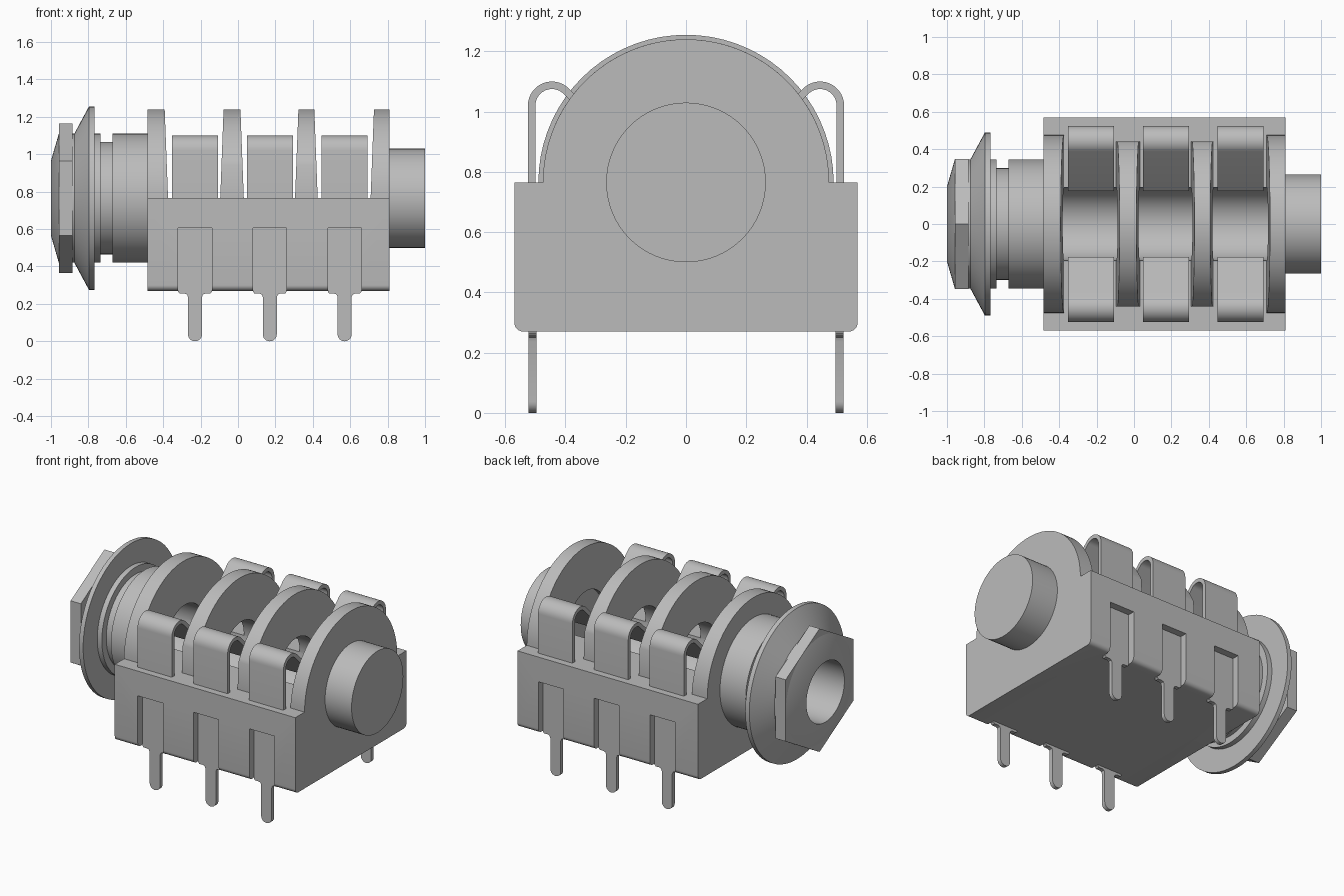
import bpy, bmesh
from math import sin, cos, pi, acos, radians, hypot

cube = bpy.data.objects.get("Cube")
if cube:
    bpy.data.objects.remove(cube, do_unlink=True)

grey = bpy.data.materials.new("plain grey")
grey.use_nodes = True
colour = (0.5, 0.5, 0.5, 1)
grey.diffuse_color = colour
grey.node_tree.nodes["Principled BSDF"].inputs["Base Color"].default_value = colour

AXIS = 0.765      # height of the barrel axis and of the housing top
BORE = 0.195
LEFT, RIGHT = -0.485, 0.81
CENTRES = (-0.23, 0.17, 0.57)


def finish(name, bm):
    bmesh.ops.recalc_face_normals(bm, faces=bm.faces)
    mesh = bpy.data.meshes.new(name)
    bm.to_mesh(mesh)
    bm.free()
    mesh.materials.append(grey)
    obj = bpy.data.objects.new(name, mesh)
    bpy.context.collection.objects.link(obj)
    return obj


def prism(name, outline, place):
    """Solid between two copies of an outline; place(a, b, end) gives the position."""
    bm = bmesh.new()
    ends = [[bm.verts.new(place(a, b, e)) for a, b in outline] for e in (0, 1)]
    for ring in ends:
        bm.faces.new(ring)
    n = len(outline)
    for i in range(n):
        j = (i + 1) % n
        bm.faces.new((ends[0][i], ends[0][j], ends[1][j], ends[1][i]))
    return finish(name, bm)


def lathe(name, profile, segments):
    """Closed (x, radius) profile turned around the barrel axis."""
    bm = bmesh.new()
    rings = []
    for k in range(segments):
        t = 2 * pi * k / segments
        rings.append([bm.verts.new((x, r * sin(t), AXIS + r * cos(t))) for x, r in profile])
    n = len(profile)
    for k in range(segments):
        a, b = rings[k], rings[(k + 1) % segments]
        for i in range(n):
            j = (i + 1) % n
            bm.faces.new((a[i], a[j], b[j], b[i]))
    return finish(name, bm)


def arc(cx, cy, r, start, end, steps):
    return [(cx + r * cos(start + (end - start) * i / steps),
             cy + r * sin(start + (end - start) * i / steps)) for i in range(steps + 1)]


def along_x(x0, x1):
    return lambda y, z, e: (x1 if e else x0, y, z)


def along_y(x, y0, y1):
    return lambda a, z, e: (x + a, y1 if e else y0, z)


def rod(name, x0, x1, r):
    return prism(name, arc(0, AXIS, r, 0, 2 * pi, 64)[:-1], along_x(x0, x1))


def select(obj):
    bpy.ops.object.select_all(action='DESELECT')
    obj.select_set(True)
    bpy.context.view_layer.objects.active = obj


def cut(obj, cutter):
    mod = obj.modifiers.new("cut", 'BOOLEAN')
    mod.operation = 'DIFFERENCE'
    mod.solver = 'EXACT'
    mod.object = cutter
    select(obj)
    bpy.ops.object.modifier_apply(modifier=mod.name)
    bpy.data.objects.remove(cutter, do_unlink=True)


def bore_cutter():
    return rod("bore_cutter", LEFT - 0.1, 0.74, BORE)


parts = []

# Housing with rounded lower edges, a trough and pin recesses
W, B, R = 0.57, 0.27, 0.03
outline = ([(W, AXIS), (-W, AXIS)] + arc(-W + R, B + R, R, pi, 1.5 * pi, 6)
           + arc(W - R, B + R, R, 1.5 * pi, 2 * pi, 6))
housing = prism("housing", outline, along_x(LEFT, RIGHT))
cut(housing, bore_cutter())
for x in CENTRES:
    for side in (1, -1):
        slot = [(-0.09, 0.2), (0.09, 0.2), (0.09, 0.605), (-0.09, 0.605)]
        cut(housing, prism("slot_cutter", slot, along_y(x, side * 0.51, side * 0.65)))
parts.append(housing)

# Half-round ribs: x at the crown, draft on each face, half width
RIB = 0.475
ribs = {
    "left_end_rib": (LEFT, -0.392, 0, 0.018, RIB),
    "left_middle_rib": (-0.077, 0.013, 0.018, 0.018, 0.44),
    "right_middle_rib": (0.323, 0.408, 0.018, 0.018, 0.44),
    "right_end_rib": (0.727, RIGHT, 0.018, 0, RIB),
}
for name, (x0, x1, d0, d1, half) in ribs.items():
    start = acos(half / RIB)
    outline = arc(0, AXIS, RIB, start, pi - start, 48)
    if half < RIB:
        outline = [(half, AXIS)] + outline + [(-half, AXIS)]

    def drafted(y, z, e):
        spread = 1 - (z - AXIS) / RIB
        return (x1 + d1 * spread if e else x0 - d0 * spread, y, z)

    rib = prism(name, outline, drafted)
    cut(rib, bore_cutter())
    parts.append(rib)

# Threaded barrel with flange, hex nut and end nose
parts.append(lathe("barrel", [
    (-1, BORE), (-1, 0.2), (-0.958, 0.345), (-0.875, 0.345), (-0.797, 0.49),
    (-0.768, 0.49), (-0.768, 0.345), (-0.735, 0.345), (-0.735, 0.3),
    (-0.67, 0.3), (-0.67, 0.345), (-0.47, 0.345), (-0.47, BORE)], 72))
parts.append(lathe("hex_nut", [(-0.958, 0.25), (-0.958, 0.4), (-0.885, 0.4), (-0.885, 0.25)], 6))
parts.append(rod("end_nose", 0.8, 1, 0.265))

# Spring contacts: bent strip, offset to both sides of its centre line
bend = arc(0.445, 1.02, 0.0675, 0, radians(135), 14)
drop = bend[-1][0] - 0.185
path = [(0.5125, 0.72)] + bend + [(0.185, bend[-1][1] - drop)]


def ribbon(path, half):
    inner, outer = [], []
    for i, (a, b) in enumerate(path):
        p, q = path[max(i - 1, 0)], path[min(i + 1, len(path) - 1)]
        da, db = q[0] - p[0], q[1] - p[1]
        k = half / hypot(da, db)
        outer.append((a + db * k, b - da * k))
        inner.append((a - db * k, b + da * k))
    return outer + inner[::-1]


strip = ribbon(path, 0.0125)

# Solder pins: wide plate narrowing to a round-ended leg
leg = 0.0375
right_edge = ([(0.09, 0.605), (0.09, 0.265), (0.082, 0.255), (0.055, 0.255)]
              + [(0.043, 0.25), (leg, 0.237)])
pin = right_edge + arc(0, leg, leg, 0, -pi, 12) + [(-a, z) for a, z in right_edge[::-1]]

for n, x in enumerate(CENTRES, 1):
    for side, label in ((-1, "front"), (1, "back")):
        parts.append(prism(f"{label}_contact_{n}", [(side * y, z) for y, z in strip],
                           along_x(x - 0.123, x + 0.123)))
        parts.append(prism(f"{label}_pin_{n}", pin, along_y(x, side * 0.497, side * 0.523)))

# Smooth shading on the round surfaces, sharp edges kept
for obj in parts:
    select(obj)
    bpy.ops.object.shade_smooth_by_angle(angle=radians(25))
